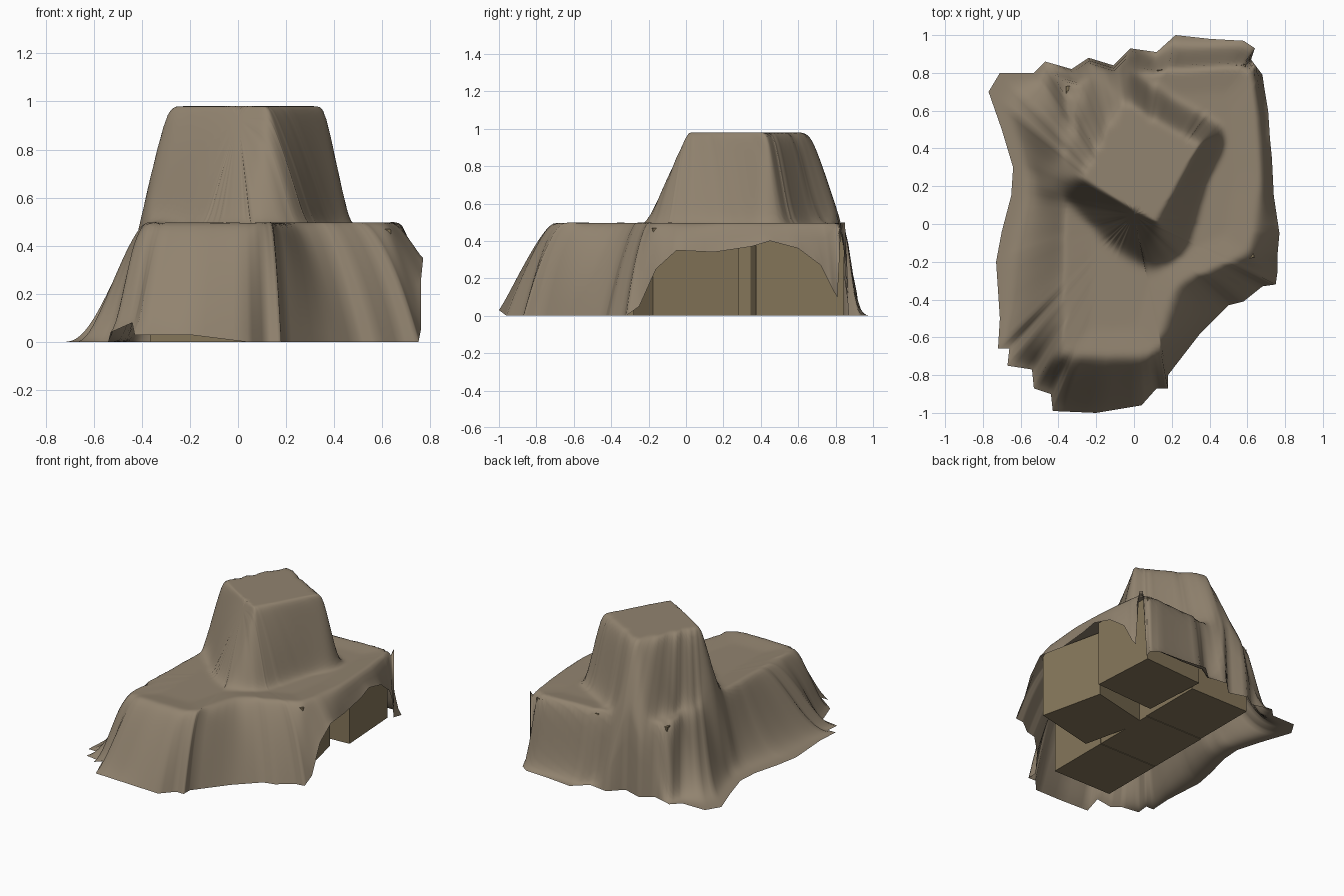
import bpy, bmesh, math
from mathutils import Vector
from mathutils.geometry import intersect_point_line

default = bpy.data.objects.get("Cube")
if default:
    bpy.data.objects.remove(default)


def material(name, rgb):
    mat = bpy.data.materials.new(name)
    mat.use_nodes = True
    mat.diffuse_color = (*rgb, 1)
    mat.node_tree.nodes["Principled BSDF"].inputs["Base Color"].default_value = (*rgb, 1)
    return mat


cloth_mat = material("tan cloth", (0.285, 0.228, 0.160))
crate_mat = material("olive brown crate", (0.235, 0.182, 0.102))

# Crates hidden beneath the cloth: x, y, base height, turn in degrees
SIDE = 0.47
TOWER = (0.03, 0.34, SIDE, -29)
CRATES = {
    "front_crate": (-0.13, -0.455, 0, 0),
    "middle_crate": (-0.13, 0.02, 0, 0),
    "back_crate": (-0.125, 0.495, 0, 0),
    "side_crate": (0.355, 0, 0, 13),
    "corner_crate": (0.37, 0.595, 0, 3.5),
    "top_crate": TOWER,
}
for name, (x, y, z, turn) in CRATES.items():
    bpy.ops.mesh.primitive_cube_add(size=SIDE, location=(x, y, z + SIDE / 2),
                                    rotation=(0, 0, math.radians(turn)))
    crate = bpy.context.object
    crate.name = name
    crate.data.materials.append(crate_mat)

# Cloth hem in hundredths, counter-clockwise from the front
HEM = [(-43, -99), (-20, -100), (4, -96), (12, -87), (18, -87), (18, -80), (35, -58),
       (50, -43), (58, -41), (68, -33), (75, -32), (76, -25), (76, -16), (77, -5),
       (74, 15), (73, 35), (72, 45), (71, 60), (69, 72), (68, 79), (62, 87),
       (64, 93), (58, 97), (40, 98), (22, 100), (12, 91), (-2, 93), (-11, 84),
       (-24, 88), (-33, 82), (-47, 86), (-53, 80), (-71, 80), (-77, 70), (-70, 50),
       (-64, 30), (-65, 15), (-70, -4), (-73, -20), (-71, -50), (-72, -66), (-66, -66),
       (-67, -75), (-54, -77), (-53, -87), (-44, -90)]
# Hem points that hang above the floor: index to height
LIFT = {0: 3, 1: 3, 11: 5, 12: 25, 13: 35, 14: 34, 15: 37, 16: 40, 17: 36, 18: 27,
        19: 13, 44: 4, 45: 8}
# Edge of the lower plateau formed by the crates
SHELF = [Vector((x / 100, y / 100, 0)) for x, y in
         [(-38, -70), (8, -71), (14, -65), (23, -32), (61, -16), (68, 18), (65, 86),
          (12, 83), (-37, 76)]]
CENTRE = Vector((0, 0.05, 0))


def shelf_distance(p):
    """Signed distance to the shelf outline, negative within it."""
    inside, best = False, 9.0
    for a, b in zip(SHELF, SHELF[1:] + SHELF[:1]):
        if (a.y > p.y) != (b.y > p.y) and p.x < a.x + (p.y - a.y) * (b.x - a.x) / (b.y - a.y):
            inside = not inside
        _, f = intersect_point_line(p, a, b)
        best = min(best, (a.lerp(b, min(1, max(0, f))) - p).length)
    return -best if inside else best


def tower_height(p):
    """Cloth over the top crate, with a long fall to the front and a back spur."""
    c, s = math.cos(math.radians(TOWER[3])), math.sin(math.radians(TOWER[3]))
    dx, dy = p.x - TOWER[0], p.y - TOWER[1]
    half = SIDE / 2 + 0.01
    u = max(0, abs(c * dx + s * dy) - half)
    v = max(0, abs(c * dy - s * dx) - half)
    way = Vector((dx, dy)).normalized()
    spur = max(0, way.dot(Vector((-0.5, 0.87))))
    slope = 4.7 - 2.5 * max(0, -way.y) ** 1.5 - 2.2 * spur ** 6
    return 0.98 - slope * math.hypot(u, v)


def smooth_max(a, b, k=0.06):
    h = max(k - abs(a - b), 0) / k
    return max(a, b) + h * h * k / 4


def drape(hem, s):
    """Cloth point on the line from the centre to a hem point."""
    foot = Vector((hem.x, hem.y, 0))
    p = CENTRE.lerp(foot, s)
    ray = foot - CENTRE
    u = ray.normalized()
    reach = shelf_distance(p)
    gap = max(0, reach)
    t = gap / (gap + (1 - s) * ray.length + 1e-6)
    # Steep at the back and on one side, a gentler fall at the front
    power = 1 + 4 * max(0, u.y) ** 2 + 3 * max(0, -u.x) ** 2
    top = 0.5 - 0.018 * min(1, max(0, -reach) / 0.15)
    z = hem.z + (top - hem.z) * max(0, 1 - t ** 1.3) ** power
    if s < 0.999:
        z = smooth_max(z, tower_height(p))
    return Vector((p.x, p.y, z))


# Cloth as rings running from the centre out to the hem
corners = [Vector((x / 100, y / 100, LIFT.get(i, 0) / 100)) for i, (x, y) in enumerate(HEM)]
hem_points = [a.lerp(b, k / 4) for a, b in zip(corners, corners[1:] + corners[:1])
              for k in range(4)]
RINGS = 54
bm = bmesh.new()
middle = bm.verts.new(drape(hem_points[0], 0))
rings = [[bm.verts.new(drape(h, r / RINGS)) for h in hem_points] for r in range(1, RINGS + 1)]
count = len(hem_points)
for i in range(count):
    j = (i + 1) % count
    bm.faces.new((middle, rings[0][i], rings[0][j]))
    for inner, outer in zip(rings, rings[1:]):
        bm.faces.new((inner[i], outer[i], outer[j], inner[j]))
soft = [v for ring in rings[3:-1] for v in ring]
for _ in range(4):
    bmesh.ops.smooth_vert(bm, verts=soft, factor=0.5,
                          use_axis_x=False, use_axis_y=False, use_axis_z=True)
mesh = bpy.data.meshes.new("draped_cloth")
bm.to_mesh(mesh)
bm.free()
mesh.materials.append(cloth_mat)
mesh.shade_smooth()
cloth = bpy.data.objects.new("draped_cloth", mesh)
bpy.context.collection.objects.link(cloth)
